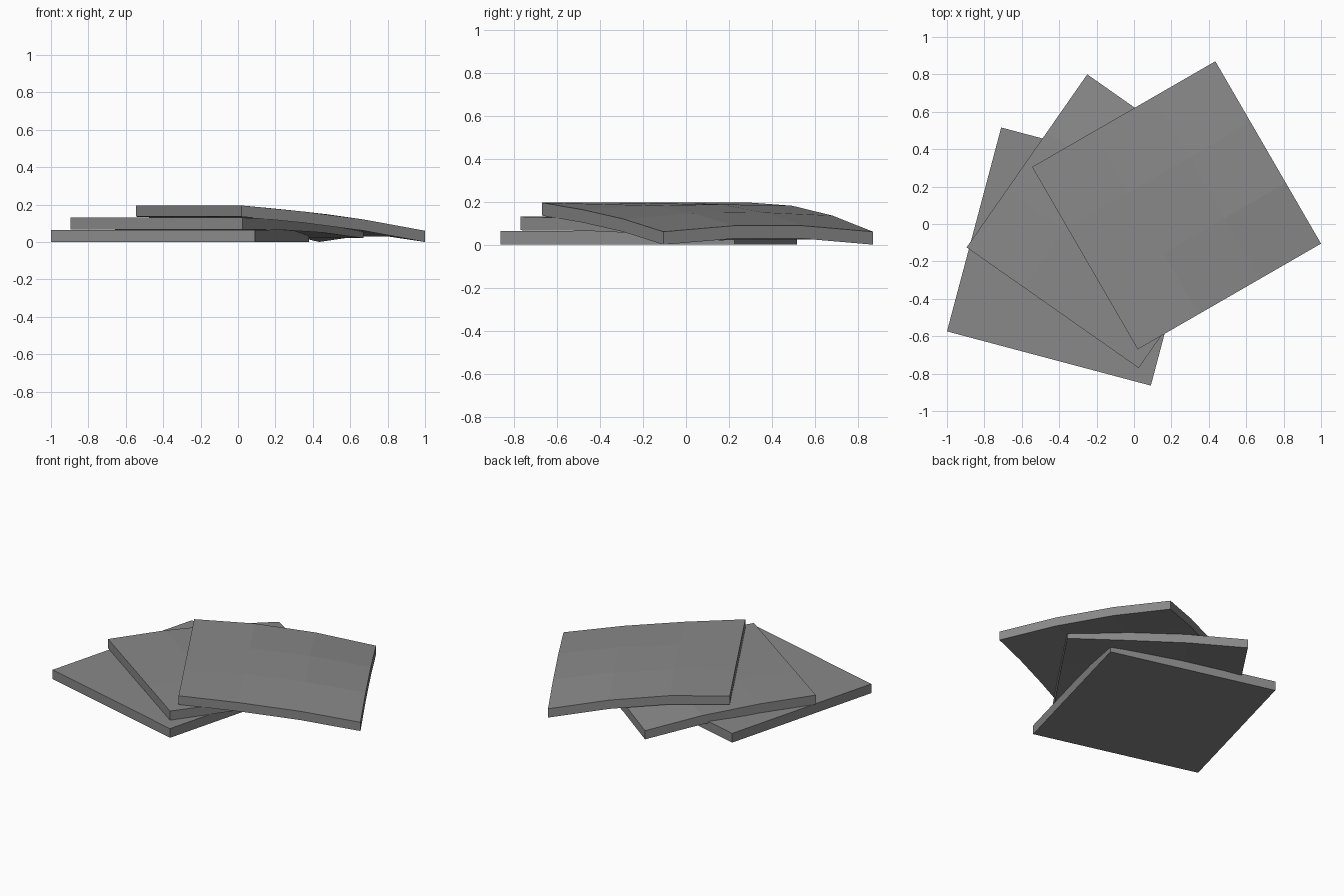
import bpy
import bmesh
from mathutils import Vector

cube = bpy.data.objects.get("Cube")
if cube:
    bpy.data.objects.remove(cube, do_unlink=True)

# One grey for every slab
grey = bpy.data.materials.new("mid_grey")
grey.use_nodes = True
colour = (0.25, 0.25, 0.25, 1)
grey.diffuse_color = colour
grey.node_tree.nodes["Principled BSDF"].inputs["Base Color"].default_value = colour


def slab(name, start, along, across, tops, bottoms):
    """Square slab: rows of heights run along the bend, each row goes across."""
    bm = bmesh.new()
    rows, cols = len(tops), len(tops[0])
    start, along, across = Vector(start), Vector(along), Vector(across)

    def layer(heights):
        grid = []
        for i, row in enumerate(heights):
            line = []
            for j, z in enumerate(row):
                p = start + along * i / (rows - 1) + across * j / (cols - 1)
                line.append(bm.verts.new((p.x, p.y, z)))
            grid.append(line)
        for i in range(rows - 1):
            for j in range(cols - 1):
                bm.faces.new((grid[i][j], grid[i + 1][j],
                              grid[i + 1][j + 1], grid[i][j + 1]))
        return grid

    def rim(grid):
        return (grid[0][:-1] + [r[-1] for r in grid[:-1]]
                + grid[-1][:0:-1] + [r[0] for r in grid[:0:-1]])

    # Top and bottom skins, joined by the side faces
    upper, lower = rim(layer(tops)), rim(layer(bottoms))
    for k in range(len(upper)):
        n = (k + 1) % len(upper)
        bm.faces.new((upper[k], upper[n], lower[n], lower[k]))
    bmesh.ops.recalc_face_normals(bm, faces=bm.faces)
    mesh = bpy.data.meshes.new(name)
    bm.to_mesh(mesh)
    bm.free()
    mesh.materials.append(grey)
    obj = bpy.data.objects.new(name, mesh)
    bpy.context.collection.objects.link(obj)


def lower_by(heights, drop):
    return [[z - drop for z in row] for row in heights]


# Flat slab lying on the ground
slab("bottom_slab", (-1, -0.574), (1.09, -0.29), (0.29, 1.09),
     [[0.063] * 2] * 2, [[0] * 2] * 2)

# Middle slab, sagging over the edge of the bottom one
slab("middle_slab", (0.025, -0.77), (0.645, 0.925), (-0.92, 0.645),
     [[0.13] * 4,
      [0.122, 0.13, 0.13, 0.129],
      [0.1, 0.126, 0.126, 0.11],
      [0.055, 0.08, 0.085, 0.067]],
     [[0.067] * 4,
      [0.064, 0.067, 0.067, 0.067],
      [0.05, 0.066, 0.066, 0.05],
      [0.02, 0.024, 0.025, 0.008]])

# Top slab, drooping to the ground on its far side
top = [[0.195] * 4,
       [0.163, 0.182, 0.187, 0.181],
       [0.12, 0.147, 0.15, 0.135],
       [0.06, 0.088, 0.088, 0.06]]
slab("top_slab", (0.02, -0.67), (0.98, 0.565), (-0.565, 0.975),
     top, lower_by(top, 0.06))
